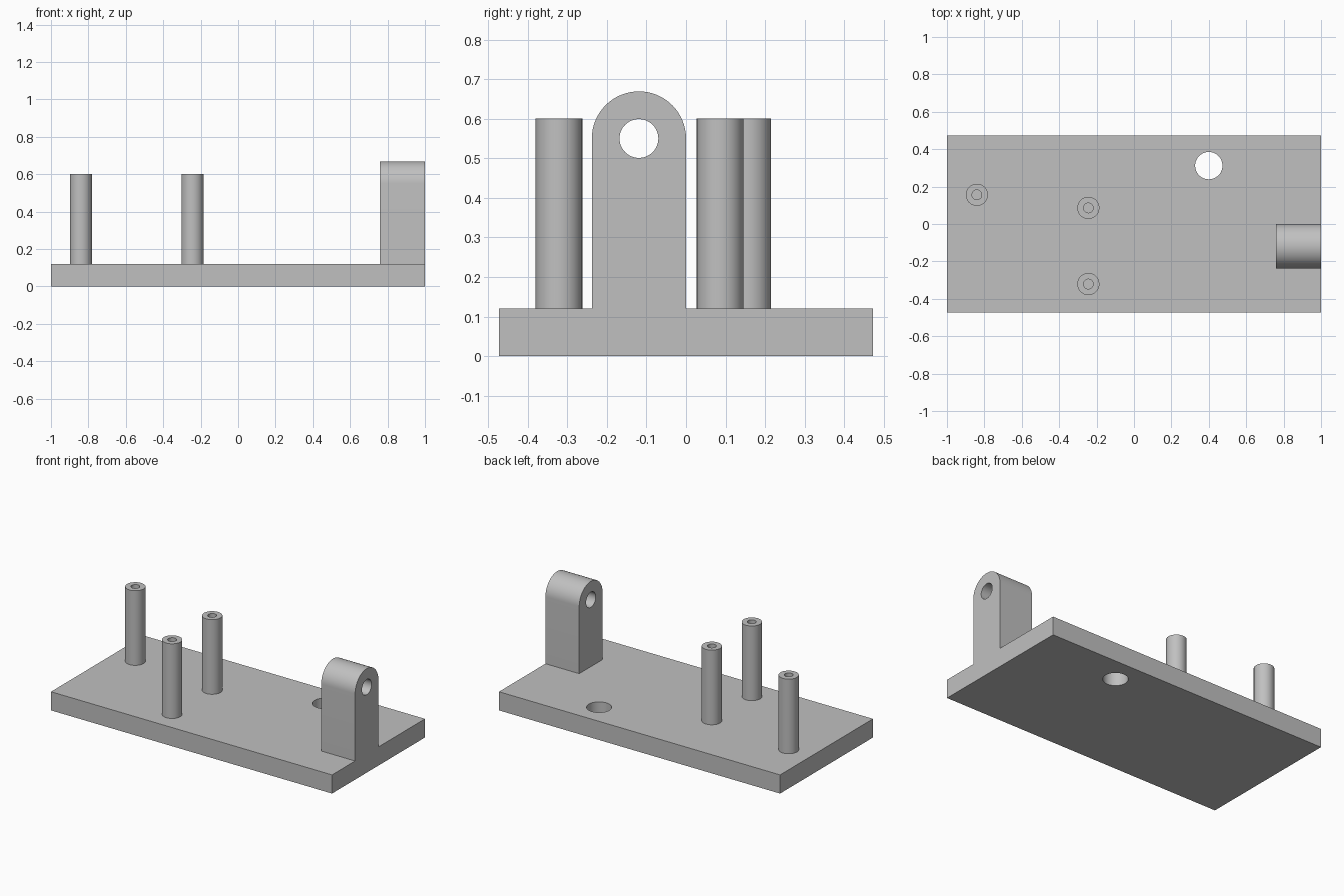
import bpy
import bmesh
from math import pi, cos, sin, radians
from mathutils import Matrix, Vector

SEGMENTS = 64
PLATE_TOP = 0.12
POST_TOP = 0.6

if "Cube" in bpy.data.objects:
    bpy.data.objects.remove(bpy.data.objects["Cube"], do_unlink=True)

grey = bpy.data.materials.new("plain_grey")
grey.use_nodes = True
grey.diffuse_color = (0.53, 0.53, 0.53, 1)
grey.node_tree.nodes["Principled BSDF"].inputs["Base Color"].default_value = grey.diffuse_color


def finish(name, bm):
    """Turn a bmesh into a named, shaded object."""
    bmesh.ops.recalc_face_normals(bm, faces=bm.faces)
    mesh = bpy.data.meshes.new(name)
    bm.to_mesh(mesh)
    bm.free()
    mesh.materials.append(grey)
    obj = bpy.data.objects.new(name, mesh)
    bpy.context.collection.objects.link(obj)
    return obj


def select_only(obj):
    bpy.ops.object.select_all(action="DESELECT")
    obj.select_set(True)
    bpy.context.view_layer.objects.active = obj


def smooth(obj):
    select_only(obj)
    bpy.ops.object.shade_smooth_by_angle(angle=radians(30))


def extrude_profile(name, points, direction):
    """Extrude a flat outline along a direction."""
    bm = bmesh.new()
    face = bm.faces.new([bm.verts.new(p) for p in points])
    result = bmesh.ops.extrude_face_region(bm, geom=[face], use_keep_orig=True)
    moved = [v for v in result["geom"] if isinstance(v, bmesh.types.BMVert)]
    bmesh.ops.translate(bm, verts=moved, vec=direction)
    return finish(name, bm)


def drill(obj, center, radius, depth, axis):
    """Cut a round hole through the object along the given axis."""
    turn = Vector((0, 0, 1)).rotation_difference(Vector(axis)).to_matrix().to_4x4()
    bm = bmesh.new()
    bmesh.ops.create_cone(bm, cap_ends=True, segments=SEGMENTS, radius1=radius,
                          radius2=radius, depth=depth,
                          matrix=Matrix.Translation(center) @ turn)
    cutter = finish("hole_cutter", bm)
    cutter.hide_render = True
    cut = obj.modifiers.new("hole", "BOOLEAN")
    cut.operation = "DIFFERENCE"
    cut.solver = "EXACT"
    cut.object = cutter
    select_only(obj)
    bpy.ops.object.modifier_apply(modifier=cut.name)
    bpy.data.objects.remove(cutter, do_unlink=True)


# Base plate with a round through hole
w, d = 1.0, 0.472
base = extrude_profile("base_plate", [(-w, -d, 0), (w, -d, 0), (w, d, 0), (-w, d, 0)],
                       (0, 0, PLATE_TOP))
drill(base, (0.4, 0.312, PLATE_TOP / 2), 0.073, 0.4, (0, 0, 1))
smooth(base)

# Upright lug with a rounded top and a cross hole
lug_x, lug_y, lug_z, lug_r = 0.76, -0.119, 0.55, 0.119
arc = [(lug_x, lug_y + lug_r * cos(a), lug_z + lug_r * sin(a))
       for a in (pi * i / (SEGMENTS // 2) for i in range(SEGMENTS // 2 + 1))]
feet = [(lug_x, lug_y - lug_r, PLATE_TOP), (lug_x, lug_y + lug_r, PLATE_TOP)]
lug = extrude_profile("pivot_lug", arc + feet, (w - lug_x, 0, 0))
drill(lug, (0.88, lug_y, lug_z), 0.049, 0.6, (1, 0, 0))
smooth(lug)

# Hollow standoff posts, turned from one profile
outer, bore = 0.059, 0.026
profile = [(outer, PLATE_TOP), (outer, POST_TOP), (bore, POST_TOP),
           (bore, PLATE_TOP + 0.001), (0, PLATE_TOP + 0.001)]
posts = {"outer_post": (-0.84, 0.156), "rear_post": (-0.244, 0.086),
         "front_post": (-0.244, -0.321)}
for name, (x, y) in posts.items():
    bm = bmesh.new()
    verts = [bm.verts.new((r, 0, z)) for r, z in profile]
    edges = [bm.edges.new(pair) for pair in zip(verts, verts[1:])]
    bmesh.ops.spin(bm, geom=verts + edges, axis=(0, 0, 1), cent=(0, 0, 0),
                   angle=2 * pi, steps=SEGMENTS)
    bmesh.ops.remove_doubles(bm, verts=bm.verts, dist=0.0001)
    bmesh.ops.translate(bm, verts=bm.verts, vec=(x, y, 0))
    smooth(finish(name, bm))
